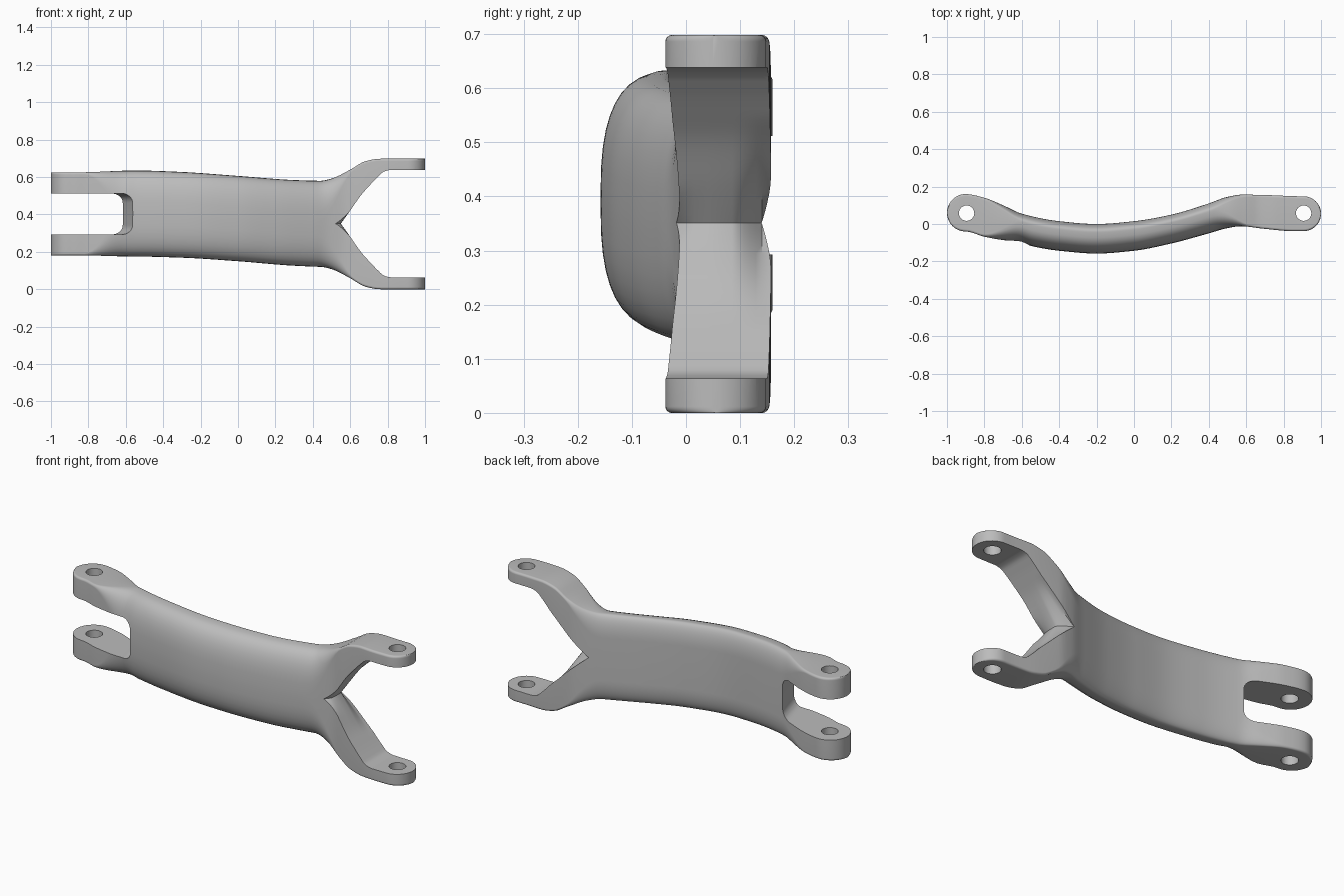
import bpy, bmesh, math
from math import sin, cos, pi, sqrt

if "Cube" in bpy.data.objects:
    bpy.data.objects.remove(bpy.data.objects["Cube"], do_unlink=True)

metal = bpy.data.materials.new("plain grey")
metal.use_nodes = True
grey = (0.5, 0.5, 0.5, 1)
metal.diffuse_color = grey
metal.node_tree.nodes["Principled BSDF"].inputs["Base Color"].default_value = grey


def curve(points):
    """Smooth interpolation through (position, value) points."""
    def slope(i):
        if i in (0, len(points) - 1):
            return 0
        (xa, va), (xb, vb), (xc, vc) = points[i - 1:i + 2]
        s, t = (vb - va) / (xb - xa), (vc - vb) / (xc - xb)
        return 0 if s * t <= 0 else 2 * s * t / (s + t)

    def value(x):
        if x <= points[0][0]:
            return points[0][1]
        for i in range(len(points) - 1):
            (xa, va), (xb, vb) = points[i], points[i + 1]
            if x <= xb:
                d = xb - xa
                t = (x - xa) / d
                return (va * (1 + 2 * t) * (1 - t) ** 2 + vb * t * t * (3 - 2 * t)
                        + d * slope(i) * t * (1 - t) ** 2 - d * slope(i + 1) * t * t * (1 - t))
        return points[-1][1]
    return value


# Side outlines along the length: back, front, middle height, half height
back = curve([(-.9, .16), (-.8, .14), (-.7, .1), (-.6, .055), (-.4, .015), (-.2, 0), (0, .015),
              (.2, .05), (.4, .11), (.5, .145), (.58, .157), (.7, .155), (.9, .148)])
front = curve([(-.9, -.04), (-.8, -.068), (-.7, -.086), (-.61, -.097), (-.54, -.12), (-.4, -.143),
               (-.2, -.158), (0, -.143), (.2, -.104), (.4, -.05), (.5, -.022), (.57, -.012),
               (.7, -.026), (.85, -.038)])
middle = curve([(-.9, .403), (-.55, .405), (-.3, .398), (0, .378), (.3, .355), (.45, .35), (.75, .349)])
half = curve([(-.85, .222), (-.55, .23), (0, .228), (.44, .23), (.5, .242), (.6, .29), (.68, .335), (.76, .349)])
crown = curve([(-.82, 0), (-.58, 1), (.42, 1), (.62, 0)])


def section(x):
    """Closed ring of (y, z): a crowned front and softly rounded back."""
    yb, yf, c, h, k = back(x), front(x), middle(x), half(x), crown(x)
    for centre, r, outside in ((-.9, .1, x < -.9), (.907, .093, x > .907)):
        if outside:
            s = sqrt(max(r * r - (x - centre) ** 2, 0)) / r
            mid, w = (yb + yf) / 2, (yb - yf) / 2
            yb, yf = mid + w * s, mid - w * s
    thick = yb - yf
    fa, fb = .012 + k * (h * .96 - .012), min(.012 + k * .1, thick * (.45 + k * .27))
    ba, bb = .012 + k * (h * .5 - .012), min(.012 + k * .028, thick * .25)
    power = 2 + k * .6
    n, upper = 10, []
    for i in range(n + 1):
        a = pi / 2 * i / n
        upper.append((yf + fb * (1 - cos(a) ** (2 / power)), h - fa * (1 - sin(a) ** (2 / power))))
    for i in range(n + 1):
        a = pi / 2 * i / n
        upper.append((yb - bb * (1 - sin(a)), h - ba * (1 - cos(a))))
    return [(y, c + z) for y, z in upper] + [(y, c - z) for y, z in reversed(upper)]


def loft(name, rings):
    bm = bmesh.new()
    rows = [[bm.verts.new(p) for p in ring] for ring in rings]
    for a, b in zip(rows, rows[1:]):
        for i in range(len(a)):
            j = (i + 1) % len(a)
            bm.faces.new((a[i], a[j], b[j], b[i]))
    bm.faces.new(rows[0])
    bm.faces.new(rows[-1])
    bmesh.ops.recalc_face_normals(bm, faces=bm.faces)
    mesh = bpy.data.meshes.new(name)
    bm.to_mesh(mesh)
    bm.free()
    mesh.materials.append(metal)
    obj = bpy.data.objects.new(name, mesh)
    bpy.context.collection.objects.link(obj)
    return obj


# Curved plate, with denser stations around both rounded ends
ends = [1 - cos(pi / 2 * i / 12) for i in range(12)]
stations = [-.9998 + .0998 * e for e in ends]
stations += [-.9 + 1.807 * i / 90 for i in range(91)]
stations += [.9998 - .0928 * e for e in reversed(ends)]
link_arm = loft("link_arm", [[(x, y, z) for y, z in section(x)] for x in stations])

cutters = []


def cutter(name, outlines):
    """Opening from front to back, through (depth, outline) pairs."""
    obj = loft(name, [[(x, y, z) for x, z in outline] for y, outline in outlines])
    obj.hide_render = True
    cutters.append(obj)


# Square slot with rounded corners between the right pair of lugs
def slot(end):
    r, low, high = .05, .293, .512
    arc = [(end - r + r * sin(pi / 2 * i / 8), high - r + r * cos(pi / 2 * i / 8)) for i in range(9)]
    mirrored = [(x, low + high - z) for x, z in reversed(arc)]
    return [(-1.2, high)] + arc + mirrored + [(-1.2, low)]


cutter("slot_cutter", [(-.3, slot(-.505)), (.3, slot(-.69))])

# V-shaped opening between the left pair of lugs, flared towards front and back
edge = curve([(.5, -.07), (.55, 0), (.6, .07), (.66, .155), (.7, .2), (.75, .252),
              (.78, .278), (.82, .287), (1.2, .287)])


def vee(flare, reach):
    upper = []
    for i in range(30):
        x = .55 + .01 * i
        z = edge(x)
        upper.append((x - flare * max(1 - z / reach, 0) ** 1.5, z))
    upper.append((1.2, edge(1.2)))
    return [(x, .351 + z) for x, z in upper] + [(x, .351 - z) for x, z in reversed(upper[1:])]


rings = [(-.3, vee(.045, .07)), (-.03, vee(.045, .07))]
rings += [(-.03 + .06 * i / 4, vee(.045 * (1 - i / 4) ** 2, .07)) for i in range(1, 4)]
rings += [(.04, vee(0, .2)), (.085, vee(0, .2))]
rings += [(.085 + .055 * i / 5, vee(.07 * (i / 5) ** 1.5, .2)) for i in range(1, 6)]
rings.append((.3, vee(.09, .2)))
cutter("fork_cutter", rings)

# Pin holes
for name, x in (("right_pin_cutter", -.895), ("left_pin_cutter", .907)):
    circle = [(x + .041 * cos(2 * pi * i / 40), .058 + .041 * sin(2 * pi * i / 40)) for i in range(40)]
    hole = loft(name, [[(px, py, z) for px, py in circle] for z in (-.2, .9)])
    hole.hide_render = True
    cutters.append(hole)

# Carve the openings, then tidy up
for obj in cutters:
    mod = link_arm.modifiers.new(obj.name, "BOOLEAN")
    mod.operation, mod.solver, mod.object = "DIFFERENCE", "EXACT", obj
graph = bpy.context.evaluated_depsgraph_get()
carved = bpy.data.meshes.new_from_object(link_arm.evaluated_get(graph))
link_arm.modifiers.clear()
link_arm.data = carved
for obj in cutters:
    bpy.data.objects.remove(obj, do_unlink=True)

bpy.ops.object.select_all(action="DESELECT")
link_arm.select_set(True)
bpy.context.view_layer.objects.active = link_arm
bpy.ops.object.shade_smooth_by_angle(angle=math.radians(35))
